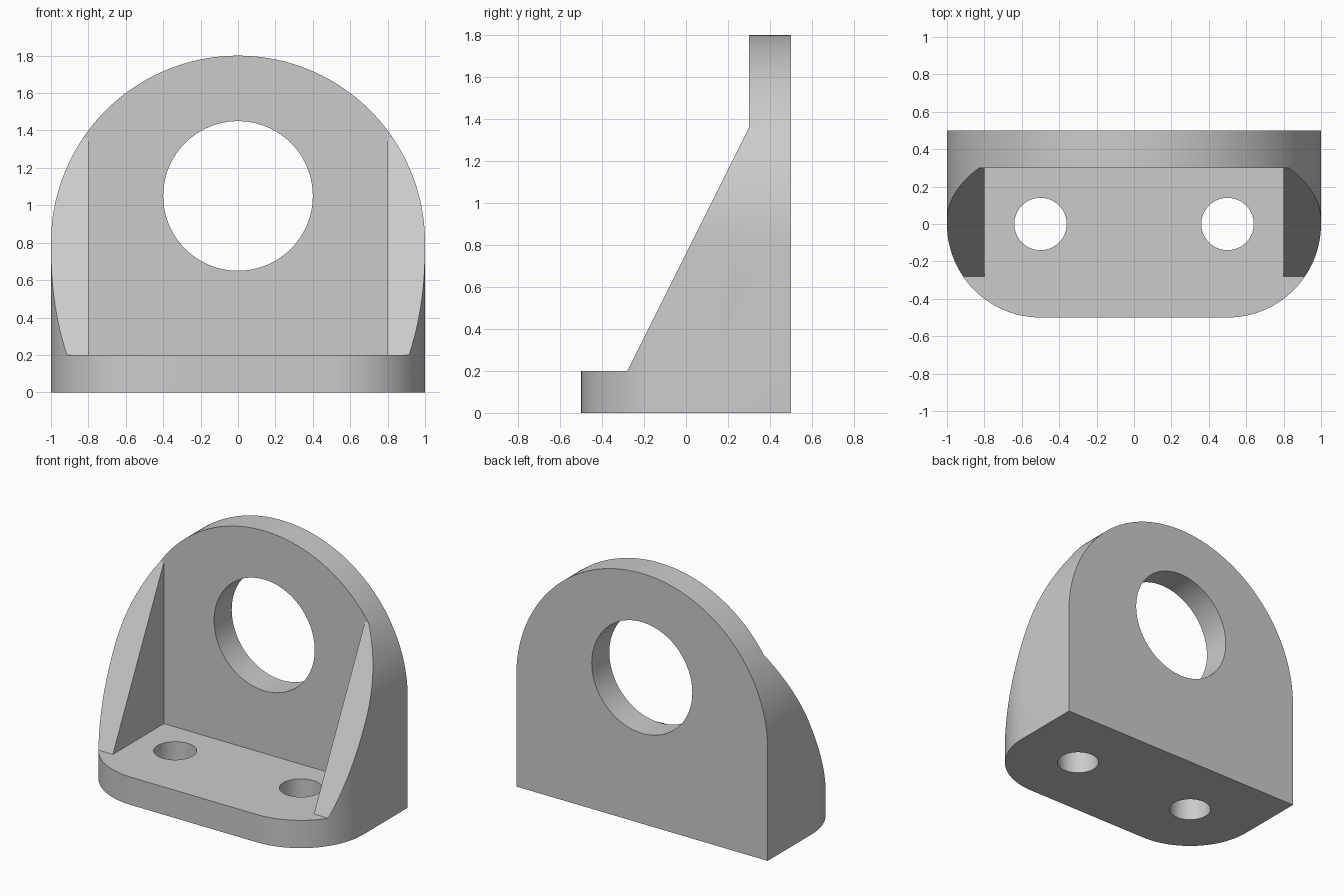
import bpy
import bmesh
from math import cos, sin, pi, radians

if "Cube" in bpy.data.objects:
    bpy.data.objects.remove(bpy.data.objects["Cube"])

grey = bpy.data.materials.new("light grey")
grey.use_nodes = True
colour = (0.6, 0.6, 0.6, 1)
grey.diffuse_color = colour
grey.node_tree.nodes["Principled BSDF"].inputs["Base Color"].default_value = colour


def arc(cu, cv, r, start, end, steps):
    """Points along an arc, angles in degrees."""
    angles = [radians(start + (end - start) * i / steps) for i in range(steps + 1)]
    return [(cu + r * cos(a), cv + r * sin(a)) for a in angles]


def circle(cu, cv, r, steps=96):
    return arc(cu, cv, r, 0, 360, steps)[:-1]


def prism(name, profile, axis, low, high):
    """Extrude a closed 2D profile along the named axis."""
    place = {"x": lambda u, v, w: (w, u, v),
             "y": lambda u, v, w: (u, w, v),
             "z": lambda u, v, w: (u, v, w)}[axis]
    bm = bmesh.new()
    ends = [[bm.verts.new(place(u, v, w)) for u, v in profile] for w in (low, high)]
    for ring in ends:
        bm.faces.new(ring)
    for i in range(len(profile)):
        j = (i + 1) % len(profile)
        bm.faces.new((ends[0][i], ends[0][j], ends[1][j], ends[1][i]))
    bmesh.ops.recalc_face_normals(bm, faces=bm.faces)
    mesh = bpy.data.meshes.new(name)
    bm.to_mesh(mesh)
    bm.free()
    mesh.materials.append(grey)
    obj = bpy.data.objects.new(name, mesh)
    bpy.context.collection.objects.link(obj)
    return obj


def combine(target, cutter, operation):
    """Apply a boolean and discard the cutter."""
    mod = target.modifiers.new(cutter.name, "BOOLEAN")
    mod.operation = operation
    mod.solver = "EXACT"
    mod.object = cutter
    bpy.context.view_layer.objects.active = target
    bpy.ops.object.modifier_apply(modifier=mod.name)
    bpy.data.objects.remove(cutter)


# Side silhouette: base, sloping gussets and upright plate
side = [(-0.5, 0), (0.5, 0), (0.5, 1.9), (0.3, 1.9), (0.3, 1.36), (-0.28, 0.2), (-0.5, 0.2)]
bracket = prism("bracket", side, "x", -1.2, 1.2)

# Pocket between the two gussets
pocket = [(-0.8, 0.2), (0.8, 0.2), (0.8, 2.2), (-0.8, 2.2)]
combine(bracket, prism("pocket", pocket, "y", -1, 0.3), "DIFFERENCE")

# Round-topped front outline
arch = [(-1, -0.2), (1, -0.2)] + arc(0, 0.8, 1, 0, 180, 96)
combine(bracket, prism("arch_outline", arch, "y", -1, 1), "INTERSECT")

# Plan outline with rounded front corners
plan = ([(1, 0.7), (-1, 0.7)] + arc(-0.5, 0, 0.5, 180, 270, 32)
        + arc(0.5, 0, 0.5, 270, 360, 32))
combine(bracket, prism("plan_outline", plan, "z", -1, 3), "INTERSECT")

# Large bore and two mounting holes
combine(bracket, prism("bore", circle(0, 1.05, 0.4), "y", -1, 1), "DIFFERENCE")
for x in (-0.5, 0.5):
    combine(bracket, prism("mounting_hole", circle(x, 0, 0.14, 64), "z", -1, 1), "DIFFERENCE")

# Smooth curved walls, keep hard edges
bpy.ops.object.select_all(action="DESELECT")
bracket.select_set(True)
bpy.context.view_layer.objects.active = bracket
bpy.ops.object.shade_smooth_by_angle(angle=radians(20))
